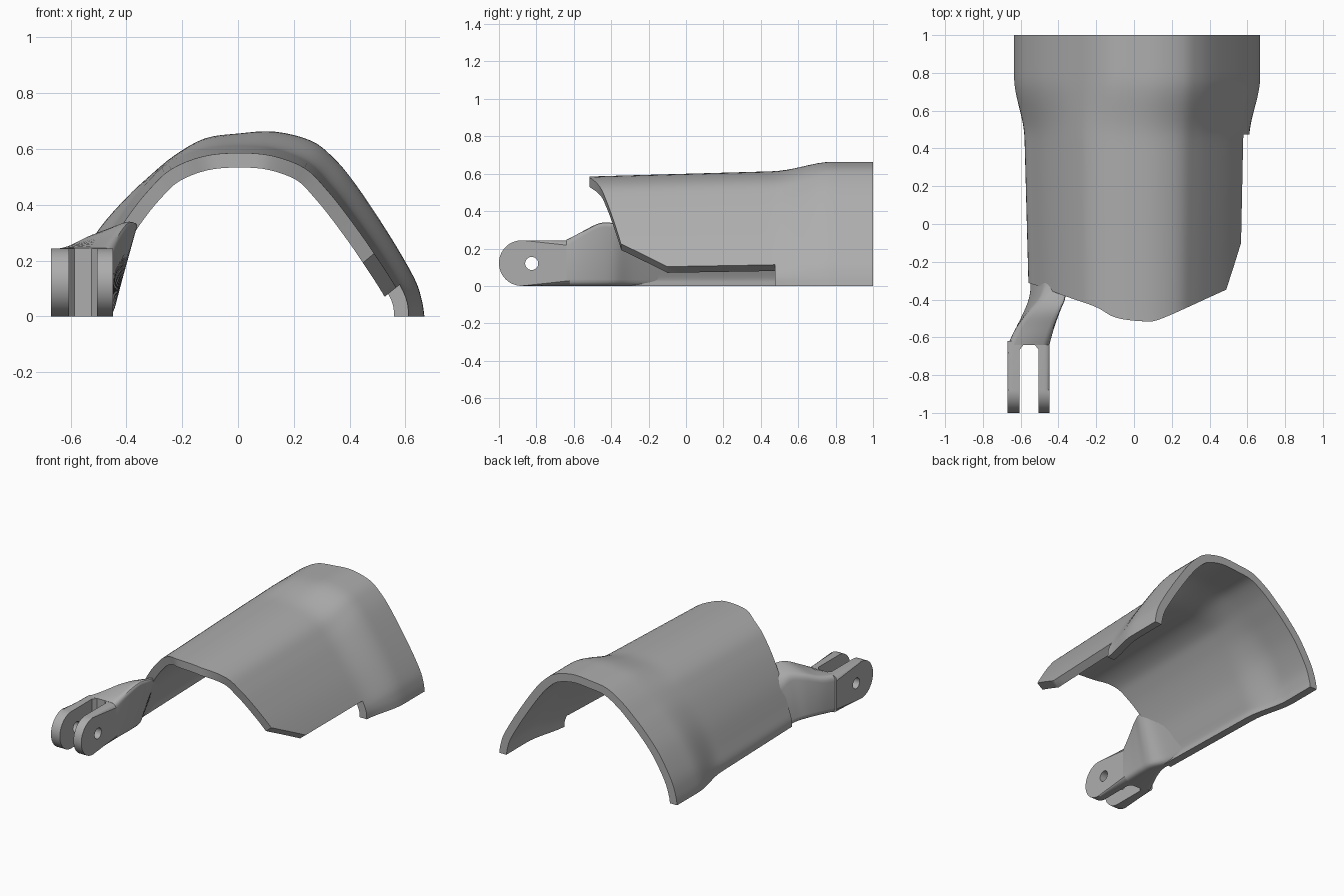
import bpy, bmesh, math
from mathutils import Vector

if "Cube" in bpy.data.objects:
    bpy.data.objects.remove(bpy.data.objects["Cube"], do_unlink=True)

gray = bpy.data.materials.new("plain gray")
gray.use_nodes = True
gray.diffuse_color = (0.42, 0.42, 0.42, 1)
gray.node_tree.nodes["Principled BSDF"].inputs["Base Color"].default_value = gray.diffuse_color


def make_object(name, bm):
    bmesh.ops.recalc_face_normals(bm, faces=bm.faces[:])
    mesh = bpy.data.meshes.new(name)
    bm.to_mesh(mesh)
    bm.free()
    mesh.materials.append(gray)
    obj = bpy.data.objects.new(name, mesh)
    bpy.context.collection.objects.link(obj)
    return obj


def select_only(obj):
    bpy.ops.object.select_all(action='DESELECT')
    obj.select_set(True)
    bpy.context.view_layer.objects.active = obj


def cut(obj, cutter):
    modifier = obj.modifiers.new("cut", 'BOOLEAN')
    modifier.operation = 'DIFFERENCE'
    modifier.solver = 'EXACT'
    modifier.object = cutter
    select_only(obj)
    bpy.ops.object.modifier_apply(modifier=modifier.name)
    bpy.data.objects.remove(cutter, do_unlink=True)


def smooth(obj):
    select_only(obj)
    bpy.ops.object.shade_smooth_by_angle(angle=math.radians(32))


def prism(points, sweep):
    """Solid made by sweeping a flat polygon along a vector."""
    bm = bmesh.new()
    start = [bm.verts.new(p) for p in points]
    end = [bm.verts.new(Vector(p) + Vector(sweep)) for p in points]
    caps = [bm.faces.new(start), bm.faces.new(end)]
    for i in range(len(points)):
        j = (i + 1) % len(points)
        bm.faces.new((start[i], start[j], end[j], end[i]))
    return bm, caps


def spline(points, steps):
    """Catmull-Rom curve through the points."""
    pts = [Vector(p) for p in points]
    pts = [2 * pts[0] - pts[1]] + pts + [2 * pts[-1] - pts[-2]]
    out = []
    for a, b, c, d in zip(pts, pts[1:], pts[2:], pts[3:]):
        for k in range(steps):
            t = k / steps
            out.append(0.5 * (2 * b + (c - a) * t + (2 * a - 5 * b + 4 * c - d) * t ** 2
                              + (3 * b - a - 3 * c + d) * t ** 3))
    return out + [pts[-2]]


def lookup(table, x):
    for (xa, ya), (xb, yb) in zip(table, table[1:]):
        if x <= xb:
            return ya + (yb - ya) * max(0, x - xa) / (xb - xa)
    return table[-1][1]


# Shell: arched section blending from the narrow sleeve to the flared cuff
sleeve = spline([(-.58, 0), (-.575, .05), (-.545, .12), (-.48, .26), (-.405, .38), (-.33, .475),
                 (-.25, .55), (-.13, .6), (0, .613), (.13, .602), (.25, .555), (.33, .475),
                 (.405, .38), (.5, .245), (.58, .11), (.605, .05), (.61, 0)], 4)
cuff = spline([(-.635, 0), (-.625, .06), (-.59, .16), (-.5, .31), (-.4, .425), (-.32, .5),
               (-.23, .575), (-.12, .637), (0, .655), (.13, .662), (.26, .63), (.34, .57),
               (.42, .475), (.54, .295), (.63, .14), (.658, .06), (.668, 0)], 4)
front_edge = [(p.x, p.y) for p in spline([(-.6, -.3), (-.5, -.33), (-.37, -.38), (-.2, -.44),
              (-.1, -.495), (.05, -.515), (.15, -.5), (.46, -.36), (.62, -.29)], 4)]
THICKNESS = 0.052


def shell_point(i, y):
    t = min(1, max(0, (y - .45) / .33))
    blend = t * t * (3 - 2 * t)
    taper = 1 - .045 * min(1, max(0, (.47 - y) / .97))
    return (sleeve[i] * taper).lerp(cuff[i], blend)


def shell_pair(i, y):
    """Outer point and matching inner point of the wall."""
    p = shell_point(i, y)
    along = shell_point(min(i + 1, len(sleeve) - 1), y) - shell_point(max(i - 1, 0), y)
    inward = Vector((along.y, -along.x)).normalized()
    q = p + inward * THICKNESS
    if i in (0, len(sleeve) - 1):
        q.y = 0
    return (p.x, y, max(p.y, 0)), (q.x, y, max(q.y, 0))


ROWS = 36
bm = bmesh.new()
outer, inner = [], []
for i, base in enumerate(sleeve):
    start = lookup(front_edge, base.x * .96)
    pairs = [shell_pair(i, start + (1 - start) * k / ROWS) for k in range(ROWS + 1)]
    outer.append([bm.verts.new(a) for a, b in pairs])
    inner.append([bm.verts.new(b) for a, b in pairs])
for i in range(len(sleeve) - 1):
    for k in range(ROWS):
        for grid in (outer, inner):
            bm.faces.new((grid[i][k], grid[i + 1][k], grid[i + 1][k + 1], grid[i][k + 1]))
    for k in (0, ROWS):
        bm.faces.new((outer[i][k], outer[i + 1][k], inner[i + 1][k], inner[i][k]))
for i in (0, -1):
    for k in range(ROWS):
        bm.faces.new((outer[i][k], outer[i][k + 1], inner[i][k + 1], inner[i][k]))
shell = make_object("shell", bm)

# Slanted relief along the lower edge of one side
SLOPE, NEAR, MID, REACH = 0.8, 0.25, 0.55, 0.65
relief = [(-.9, -.6), (-.9, .284), (-.36, .284), (-.1, .09), (.475, .09), (.475, -.6)]
bm, _ = prism([(NEAR, y, z + (NEAR - MID) * SLOPE) for y, z in relief],
              (REACH, 0, REACH * SLOPE))
cut(shell, make_object("relief_cutter", bm))
smooth(shell)

# Fork: round-ended block with softened sides, a slot and a pin hole
HALF = 0.122
outline = [(-.62, 0), (-.62, 2 * HALF)]
for k in range(25):
    a = math.pi * (.5 + k / 24)
    outline.append((-.878 + HALF * math.cos(a), HALF + HALF * math.sin(a)))
bm, caps = prism([(-.67, y, z) for y, z in outline], (.222, 0, 0))
rim = [e for f in caps for e in f.edges if min(v.co.y for v in e.verts) < -.63]
bmesh.ops.bevel(bm, geom=rim, offset=.028, segments=4, profile=.5, affect='EDGES')
fork = make_object("fork", bm)

slot = [(-.605, -1.1), (-.505, -1.1), (-.505, -.665), (-.525, -.64), (-.585, -.64), (-.605, -.665)]
bm, _ = prism([(x, y, -.1) for x, y in slot], (0, 0, .6))
cut(fork, make_object("slot_cutter", bm))
circle = [2 * math.pi * k / 32 for k in range(32)]
bm, _ = prism([(-.8, -.825 + .035 * math.cos(a), .12 + .035 * math.sin(a)) for a in circle],
              (.5, 0, 0))
cut(fork, make_object("hole_cutter", bm))
smooth(fork)

# Arm: rounded four-corner sections swept from the fork into the shell
# y, bottom outer x, bottom inner x, top inner x and z, top outer x and z
stations = spline([(-.64, -.668, -.448, -.448, .246, -.668, .244),
                   (-.55, -.625, -.447, -.42, .30, -.625, .25),
                   (-.46, -.585, -.447, -.385, .345, -.555, .28),
                   (-.38, -.56, -.455, -.355, .345, -.49, .29),
                   (-.28, -.555, -.50, -.37, .34, -.465, .235),
                   (-.1, -.56, -.53, -.385, .36, -.47, .24)], 5)


def rounded(corners, radius):
    out = []
    for i, c in enumerate(corners):
        ends = []
        for other in (corners[i - 1], corners[(i + 1) % len(corners)]):
            side = other - c
            ends.append(c + side.normalized() * min(radius, side.length * .4))
        for k in range(5):
            t = k / 4
            out.append(ends[0].lerp(c, t).lerp(c.lerp(ends[1], t), t))
    return out


bm = bmesh.new()
rings = []
for y, bo, bi, tix, tiz, tox, toz in stations:
    corners = [Vector(c) for c in ((bo, 0), (bi, 0), (tix, tiz), (tox, toz))]
    rings.append([bm.verts.new((p.x, y, p.y)) for p in rounded(corners, .035)])
for a, b in zip(rings, rings[1:]):
    for i in range(len(a)):
        j = (i + 1) % len(a)
        bm.faces.new((a[i], a[j], b[j], b[i]))
bm.faces.new(rings[0])
bm.faces.new(rings[-1])
smooth(make_object("arm", bm))
